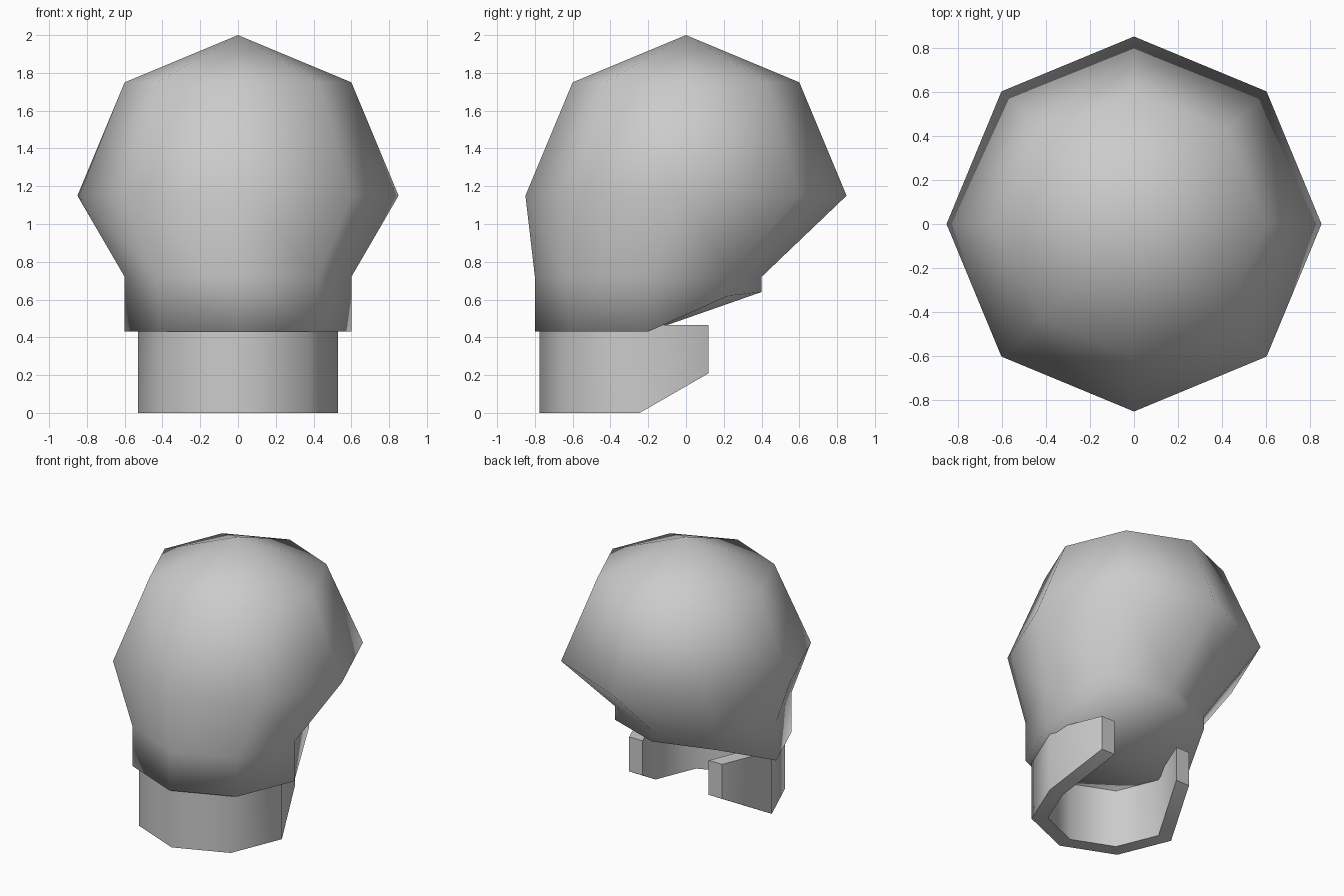
import bpy, bmesh
from math import sin, cos, pi

if "Cube" in bpy.data.objects:
    bpy.data.objects.remove(bpy.data.objects["Cube"])


def octagon(radius, y_offset=0.0):
    """Eight points, starting at the front and going counter-clockwise."""
    return [(radius * sin(i * pi / 4), y_offset - radius * cos(i * pi / 4))
            for i in range(8)]


def finish(bm, name, angle=None):
    bmesh.ops.recalc_face_normals(bm, faces=bm.faces)
    mesh = bpy.data.meshes.new(name)
    bm.to_mesh(mesh)
    bm.free()
    obj = bpy.data.objects.new(name, mesh)
    bpy.context.collection.objects.link(obj)
    bpy.ops.object.select_all(action='DESELECT')
    obj.select_set(True)
    bpy.context.view_layer.objects.active = obj
    if angle is None:
        bpy.ops.object.shade_smooth()
    else:
        bpy.ops.object.shade_smooth_by_angle(angle=angle)
    return obj


# Cranium: octagonal rings under a top point, lower rings shifted forward
bm = bmesh.new()
underside = {3: 0.62, 4: 0.64, 5: 0.62}      # rim rises at the back
layers = [(0.6, 0.0, 1.75), (0.85, 0.0, 1.15), (0.6, -0.2, 0.72), (0.6, -0.2, 0.43)]
rings = []
for n, (r, off, z) in enumerate(layers):
    rings.append([bm.verts.new((x, y, underside.get(i, z) if n == 3 else z))
                  for i, (x, y) in enumerate(octagon(r, off))])
top = bm.verts.new((0, 0, 2))
base = bm.verts.new((0, -0.2, 0.43))
for i in range(8):
    j = (i + 1) % 8
    bm.faces.new((top, rings[0][i], rings[0][j]))
    bm.faces.new((base, rings[3][j], rings[3][i]))
    for a, b in zip(rings, rings[1:]):
        bm.faces.new((a[i], b[i], b[j], a[j]))
finish(bm, "cranium")

# Jaw: open octagonal band with the arms slanted upward at the back
bm = bmesh.new()
sections = []
outer, inner = octagon(0.53, -0.245), octagon(0.42, -0.245)
for i in (5, 6, 7, 0, 1, 2, 3):
    end = i in (3, 5)
    side = 1 if i == 3 else -1
    o = (side * 0.38, 0.12) if end else outer[i]
    n = (side * 0.27, 0.12) if end else inner[i]
    low = 0.21 if end else 0.0
    sections.append([bm.verts.new((*p, z)) for p, z in
                     ((o, low), (o, 0.465), (n, 0.465), (n, low))])
for a, b in zip(sections, sections[1:]):
    for k in range(4):
        m = (k + 1) % 4
        bm.faces.new((a[k], b[k], b[m], a[m]))
bm.faces.new(sections[0])
bm.faces.new(sections[-1])
finish(bm, "jaw", angle=pi * 50 / 180)
